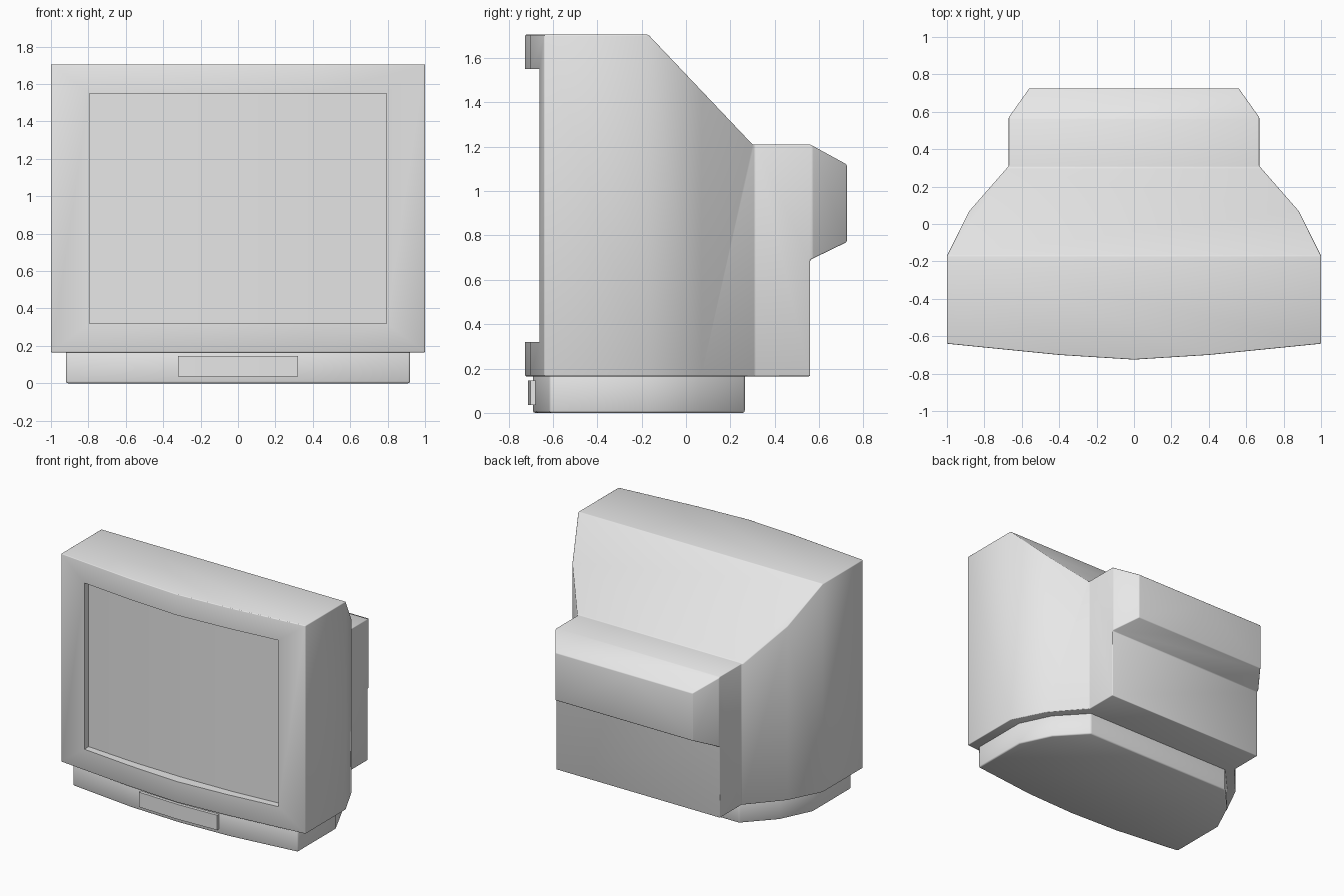
import bpy
import bmesh
from math import radians

cube = bpy.data.objects.get("Cube")
if cube:
    bpy.data.objects.remove(cube, do_unlink=True)

grey = bpy.data.materials.new("light grey plastic")
grey.use_nodes = True
colour = (0.8, 0.8, 0.8, 1)
grey.diffuse_color = colour
grey.node_tree.nodes["Principled BSDF"].inputs["Base Color"].default_value = colour


def prism(name, outline, low, high, axis="z"):
    """Extrude a closed outline along z (xy points) or x (yz points)."""
    bm = bmesh.new()
    place = (lambda a, b: (a, b, low)) if axis == "z" else (lambda a, b: (low, a, b))
    face = bm.faces.new([bm.verts.new(place(a, b)) for a, b in outline])
    grown = bmesh.ops.extrude_face_region(bm, geom=[face])["geom"]
    shift = (0, 0, high - low) if axis == "z" else (high - low, 0, 0)
    bmesh.ops.translate(bm, vec=shift, verts=[v for v in grown if isinstance(v, bmesh.types.BMVert)])
    bmesh.ops.recalc_face_normals(bm, faces=bm.faces)
    mesh = bpy.data.meshes.new(name)
    bm.to_mesh(mesh)
    bm.free()
    mesh.materials.append(grey)
    obj = bpy.data.objects.new(name, mesh)
    bpy.context.collection.objects.link(obj)
    return obj


def mirrored(half):
    """Complete a plan outline from its +x half, front to back."""
    return half + [(-x, y) for x, y in reversed(half) if x > 0]


def activate(obj):
    bpy.ops.object.select_all(action="DESELECT")
    obj.select_set(True)
    bpy.context.view_layer.objects.active = obj


def combine(obj, cutter, operation):
    activate(obj)
    mod = obj.modifiers.new("cut", "BOOLEAN")
    mod.operation, mod.object, mod.solver = operation, cutter, "EXACT"
    bpy.ops.object.modifier_apply(modifier=mod.name)
    bpy.data.objects.remove(cutter, do_unlink=True)


def finish(obj, width, angle=50):
    activate(obj)
    if width:
        mod = obj.modifiers.new("soft edges", "BEVEL")
        mod.width, mod.segments = width, 2
        mod.limit_method, mod.angle_limit = "ANGLE", radians(35)
        bpy.ops.object.modifier_apply(modifier=mod.name)
    bpy.ops.object.shade_smooth_by_angle(angle=radians(angle))


# Cabinet: the plan outline crossed with the side profile
plan = mirrored([(0, -0.725), (0.4, -0.70), (1, -0.64), (1, -0.17), (0.88, 0.07),
                 (0.67, 0.31), (0.67, 0.57), (0.56, 0.725)])
side = [(-0.9, 0.165), (0.56, 0.165), (0.56, 0.69), (0.725, 0.77), (0.725, 1.12),
        (0.56, 1.21), (0.30, 1.21), (-0.17, 1.705), (-0.9, 1.705)]
cabinet = prism("cabinet", plan, 0, 2)
combine(cabinet, prism("side_profile", side, -1.2, 1.2, "x"), "INTERSECT")
finish(cabinet, 0.012)

# Opening in the front frame
opening = [(-0.795, -0.9), (0.795, -0.9), (0.795, -0.55), (-0.795, -0.55)]
combine(cabinet, prism("opening", opening, 0.32, 1.55), "DIFFERENCE")
finish(cabinet, 0)

# Slightly bulging screen
screen = prism("screen", mirrored([(0, -0.65), (0.4, -0.64), (0.795, -0.61), (0.795, -0.54)]), 0.32, 1.55)
finish(screen, 0)

# Base under the cabinet
base = prism("base", mirrored([(0, -0.69), (0.4, -0.675), (0.92, -0.615), (0.92, -0.17),
                               (0.81, 0.06), (0.62, 0.265)]), 0, 0.18)
finish(base, 0.01)

# Control flap on the front of the base
flap = prism("control_flap", mirrored([(0, -0.712), (0.32, -0.70), (0.32, -0.67)]), 0.035, 0.145)
finish(flap, 0)
